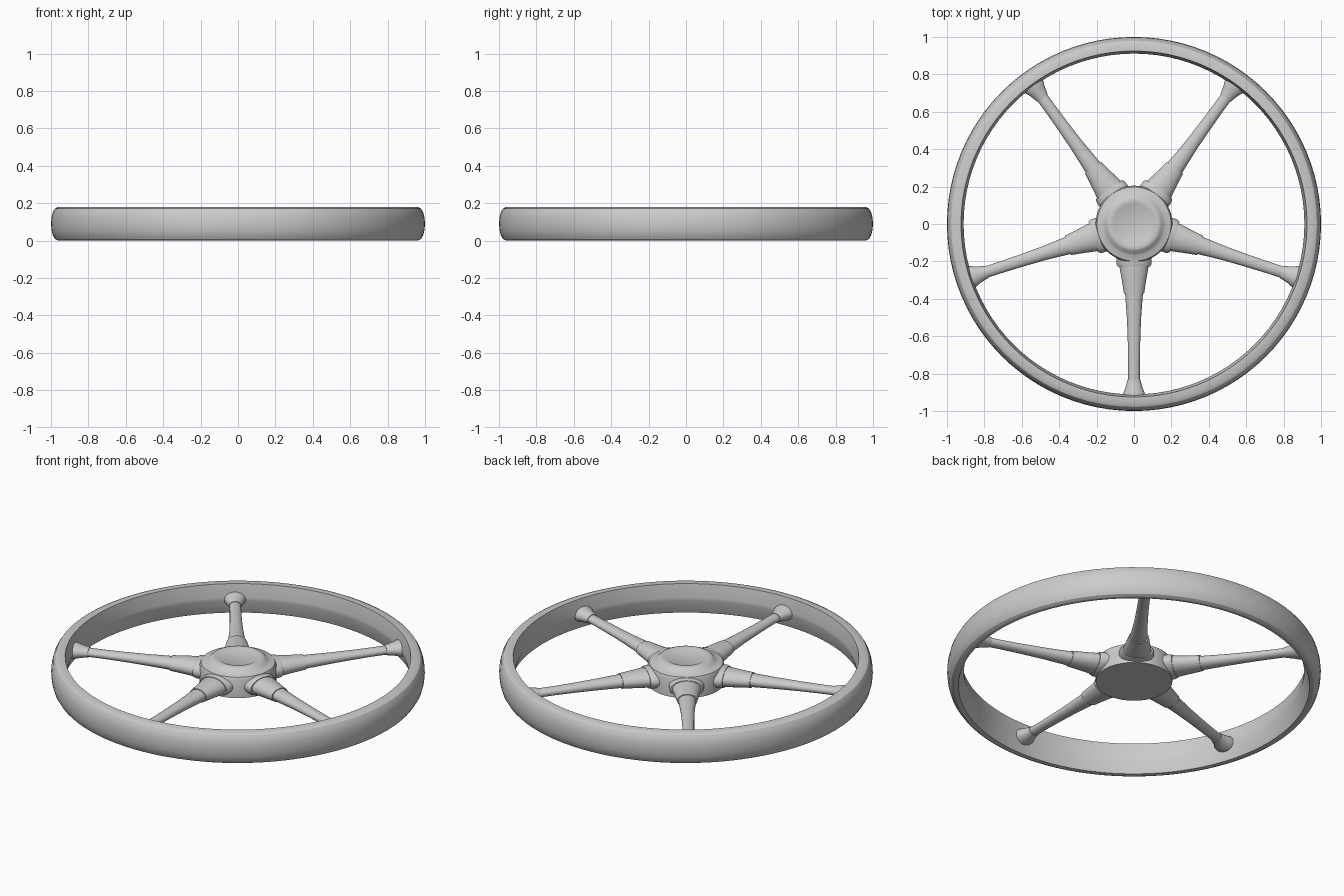
import bpy, bmesh, math

if "Cube" in bpy.data.objects:
    bpy.data.objects.remove(bpy.data.objects["Cube"])


def make_object(name, rings, closed):
    """Skin a list of equal-length point rings; closed joins last to first, else caps ends."""
    bm = bmesh.new()
    vs = [[bm.verts.new(p) for p in ring] for ring in rings]
    n, m = len(vs[0]), len(vs)
    for i in range(m if closed else m - 1):
        a, b = vs[i], vs[(i + 1) % m]
        for j in range(n):
            k = (j + 1) % n
            bm.faces.new((a[j], a[k], b[k], b[j]))
    if not closed:
        bm.faces.new(vs[0])
        bm.faces.new(vs[-1])
    bmesh.ops.recalc_face_normals(bm, faces=bm.faces)
    mesh = bpy.data.meshes.new(name)
    bm.to_mesh(mesh)
    bm.free()
    ob = bpy.data.objects.new(name, mesh)
    bpy.context.collection.objects.link(ob)
    bpy.ops.object.select_all(action='DESELECT')
    ob.select_set(True)
    bpy.context.view_layer.objects.active = ob
    bpy.ops.object.shade_smooth_by_angle(angle=math.radians(30))
    return ob


def lathe(name, profile, segments, closed):
    angles = [2 * math.pi * i / segments for i in range(segments)]
    rings = [[(r * math.cos(a), r * math.sin(a), z) for a in angles]
             for r, z in profile]
    return make_object(name, rings, closed)


def radial_part(name, sections, angle, z, segments=32):
    """Elliptical sections (distance, half width, half height) along a radius."""
    ca, sa = math.cos(angle), math.sin(angle)
    rings = []
    for d, w, h in sections:
        ring = []
        for i in range(segments):
            t = 2 * math.pi * i / segments
            u, v = w * math.cos(t), h * math.sin(t)
            ring.append((d * ca - u * sa, d * sa + u * ca, z + v))
        rings.append(ring)
    return make_object(name, rings, False)


# Rim: rounded outside, shallow ridge inside
lathe("rim", [(0.94, 0.002), (0.962, 0.0), (0.978, 0.008), (0.99, 0.028),
              (0.997, 0.055), (1.0, 0.09), (0.997, 0.125), (0.99, 0.152),
              (0.978, 0.172), (0.962, 0.18), (0.925, 0.18),
              (0.911, 0.105), (0.911, 0.085)], 96, True)

# Hub with stepped, slightly recessed cap
lathe("hub", [(0.205, 0.03), (0.205, 0.135), (0.198, 0.15), (0.165, 0.157),
              (0.16, 0.16), (0.142, 0.178), (0.135, 0.181), (0.112, 0.181),
              (0.102, 0.176)], 64, False)

# Five spokes, each with a flange, sleeve, tapered rod and flared foot
for n in range(5):
    a = math.radians(-90 + 72 * n)
    z = 0.092
    radial_part(f"spoke_flange_{n}", [(0.15, 0.095, 0.056), (0.212, 0.094, 0.056),
                                      (0.228, 0.086, 0.052)], a, z)
    radial_part(f"spoke_sleeve_{n}", [(0.2, 0.08, 0.05), (0.24, 0.076, 0.049),
                                      (0.30, 0.065, 0.044), (0.372, 0.054, 0.039)], a, z)
    radial_part(f"spoke_rod_{n}", [(0.34, 0.05, 0.036), (0.42, 0.044, 0.033),
                                   (0.52, 0.037, 0.029), (0.64, 0.033, 0.025),
                                   (0.76, 0.031, 0.023), (0.86, 0.031, 0.023)], a, z)
    radial_part(f"spoke_foot_{n}", [(0.832, 0.034, 0.026), (0.855, 0.04, 0.03),
                                    (0.88, 0.047, 0.035), (0.902, 0.057, 0.041),
                                    (0.925, 0.06, 0.043)], a, z)
